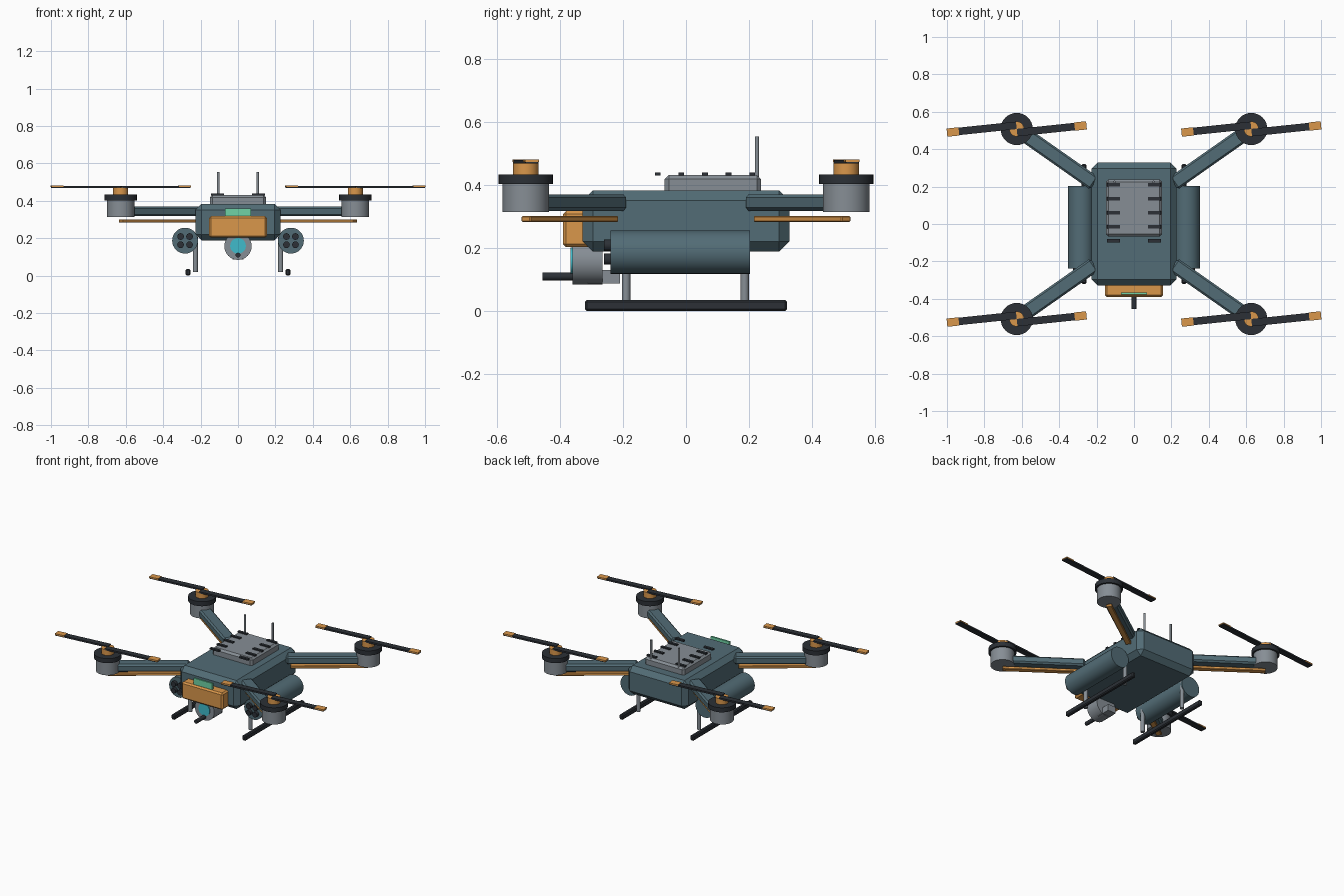
import bpy, math
from mathutils import Vector

if "Cube" in bpy.data.objects:
    bpy.data.objects.remove(bpy.data.objects["Cube"])


def material(name, rgb):
    m = bpy.data.materials.new(name)
    m.diffuse_color = (*rgb, 1)
    m.use_nodes = True
    m.node_tree.nodes["Principled BSDF"].inputs["Base Color"].default_value = m.diffuse_color
    return m


SLATE = material("slate", (0.085, 0.15, 0.18))
DARK = material("dark", (0.025, 0.03, 0.037))
ORANGE = material("orange", (0.70, 0.31, 0.07))
GREY = material("grey", (0.24, 0.27, 0.30))
TEAL = material("teal", (0.05, 0.50, 0.60))
GREEN = material("green", (0.16, 0.65, 0.38))


def finish(name, mat, bevel, segments=1):
    ob = bpy.context.object
    ob.name = name
    ob.data.materials.append(mat)
    if bevel:
        mod = ob.modifiers.new("bevel", "BEVEL")
        mod.width = bevel
        mod.segments = segments
        mod.limit_method = "ANGLE"
    return ob


def box(name, centre, size, mat, bevel=0, turn=0):
    bpy.ops.mesh.primitive_cube_add(size=1, location=centre)
    ob = bpy.context.object
    ob.scale = size
    bpy.ops.object.transform_apply(location=False, rotation=False, scale=True)
    ob.rotation_euler.z = turn
    return finish(name, mat, bevel)


def tube(name, centre, radius, length, mat, along_y=False, sides=32, bevel=0):
    rot = (math.pi / 2, 0, 0) if along_y else (0, 0, 0)
    bpy.ops.mesh.primitive_cylinder_add(vertices=sides, radius=radius, depth=length,
                                        location=centre, rotation=rot)
    bpy.ops.object.shade_smooth_by_angle(angle=math.radians(35))
    return finish(name, mat, bevel)


def beam(name, a, b, width, height, mat, bevel):
    a, b = Vector(a), Vector(b)
    d = b - a
    return box(name, (a + b) / 2, (d.length, width, height), mat, bevel,
               math.atan2(d.y, d.x))


# Fuselage and top hatch
box("fuselage", (0, 0, 0.286), (0.455, 0.655, 0.194), SLATE, 0.032)
box("top_hatch", (0, 0.085, 0.40), (0.30, 0.305, 0.062), GREY, 0.013)
for i in range(5):
    for sx in (-1, 1):
        box("vent_slat", (sx * 0.11, -0.09 + 0.075 * i, 0.434), (0.07, 0.018, 0.01), DARK)

# Nose block and status light
box("nose_block", (0, -0.34, 0.26), (0.31, 0.10, 0.115), ORANGE, 0.01)
box("status_light", (0, -0.372, 0.335), (0.14, 0.012, 0.05), GREEN)

# Sensor ball, lens and barrel under the nose
tube("sensor_housing", (0, -0.313, 0.157), 0.073, 0.095, GREY, True)
tube("sensor_lens", (0, -0.36, 0.159), 0.042, 0.012, TEAL, True)
tube("barrel", (0, -0.405, 0.11), 0.013, 0.10, DARK, True, 16)
box("barrel_mount", (0, -0.26, 0.109), (0.06, 0.10, 0.043), GREY)

# Antennas, launch pods and landing gear on both sides
for sx in (-1, 1):
    tube("antenna", (sx * 0.105, 0.225, 0.485), 0.007, 0.136, GREY, sides=12)
    tube("side_pod", (sx * 0.283, -0.018, 0.187), 0.069, 0.442, SLATE, True)
    for dx in (-1, 1):
        for dz in (-1, 1):
            tube("pod_tube", (sx * 0.283 + dx * 0.024, -0.24, 0.187 + dz * 0.022),
                 0.018, 0.04, DARK, True, 16)
    for y in (-0.19, 0.186):
        tube("leg_strut", (sx * 0.228, y, 0.115), 0.0135, 0.19, GREY, sides=16)
    box("skid", (sx * 0.267, 0, 0.0175), (0.026, 0.64, 0.035), DARK, 0.006)

# Four arms with motors and propellers
for sx in (-1, 1):
    for sy in (-1, 1):
        x, y = sx * 0.627, sy * 0.508
        beam("arm", (sx * 0.212, sy * 0.217, 0.344), (x, y, 0.344), 0.08, 0.052, SLATE, 0.01)
        beam("arm_light_strip", (sx * 0.235, sy * 0.228, 0.292), (x, y, 0.292),
             0.036, 0.018, ORANGE, 0.003)
        tube("motor_pod", (x, y, 0.36), 0.074, 0.092, GREY)
        tube("motor_ring", (x, y, 0.418), 0.086, 0.031, DARK)
        tube("rotor_hub", (x, y, 0.452), 0.04, 0.04, ORANGE)
        turn = math.radians(6)
        for s in (-1, 1):
            box("blade", (x + s * 0.187, y, 0.473), (0.372, 0.04, 0.011), DARK, 0, turn)
            r = 0.155
            box("blade_tip", (x + s * (0.187 + r * math.cos(turn)),
                              y + s * r * math.sin(turn), 0.477),
                (0.064, 0.044, 0.008), ORANGE, 0, turn)
